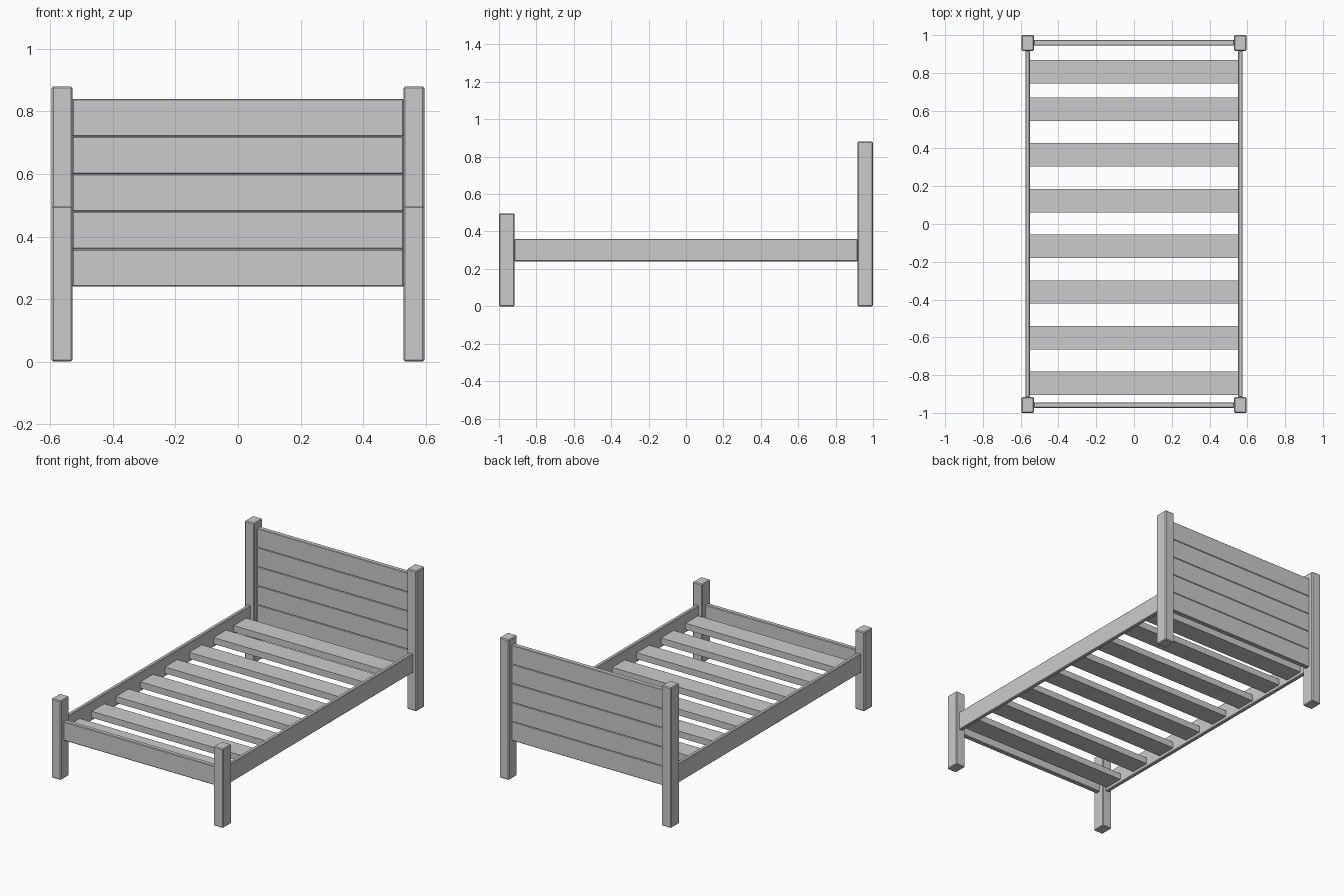
import bpy

# Remove the default object
cube = bpy.data.objects.get("Cube")
if cube:
    bpy.data.objects.remove(cube, do_unlink=True)

# Single wood colour
GREY = (0.6, 0.6, 0.6, 1.0)
mat = bpy.data.materials.new("plain_grey")
mat.use_nodes = True
mat.diffuse_color = GREY
mat.node_tree.nodes["Principled BSDF"].inputs["Base Color"].default_value = GREY


def box(name, low, high, bevel=0.0):
    """Box between two corners, with optional chamfered edges."""
    bpy.ops.mesh.primitive_cube_add(
        size=1, location=[(a + b) / 2 for a, b in zip(low, high)])
    ob = bpy.context.object
    ob.name = name
    ob.scale = [b - a for a, b in zip(low, high)]
    bpy.ops.object.transform_apply(location=False, rotation=False, scale=True)
    ob.data.materials.append(mat)
    if bevel:
        mod = ob.modifiers.new("chamfer", "BEVEL")
        mod.width = bevel
        mod.segments = 1
    return ob


POST_IN, POST_OUT = 0.53, 0.596      # post sides in x
END_IN, END_OUT = 0.917, 1.0         # post sides in y
RAIL_LOW, BOARD = 0.24, 0.12         # height of the rails, width of one board

for side, s in (("right", -1), ("left", 1)):
    x0, x1 = sorted((s * POST_IN, s * POST_OUT))
    # Corner posts
    box(f"foot_post_{side}", (x0, -END_OUT, 0), (x1, -END_IN, 0.497), 0.005)
    box(f"head_post_{side}", (x0, END_IN, 0), (x1, END_OUT, 0.88), 0.005)
    # Side rails
    x0, x1 = sorted((s * 0.551, s * 0.575))
    box(f"side_rail_{side}", (x0, -END_IN, RAIL_LOW),
        (x1, END_IN, RAIL_LOW + BOARD), 0.004)

# Footboard
box("footboard", (-POST_IN, -0.974, RAIL_LOW),
    (POST_IN, -0.944, RAIL_LOW + BOARD), 0.004)

# Headboard planks
for i in range(5):
    z = RAIL_LOW + i * BOARD
    box(f"headboard_plank_{i + 1}", (-POST_IN, 0.944, z),
        (POST_IN, 0.974, z + BOARD), 0.003)

# Slats: evenly spaced, with the last one pulled in towards the head
centres = [-0.844 + i * 0.242 for i in range(7)] + [0.806]
for i, y in enumerate(centres):
    box(f"slat_{i + 1}", (-0.551, y - 0.062, 0.26), (0.551, y + 0.062, 0.30))
